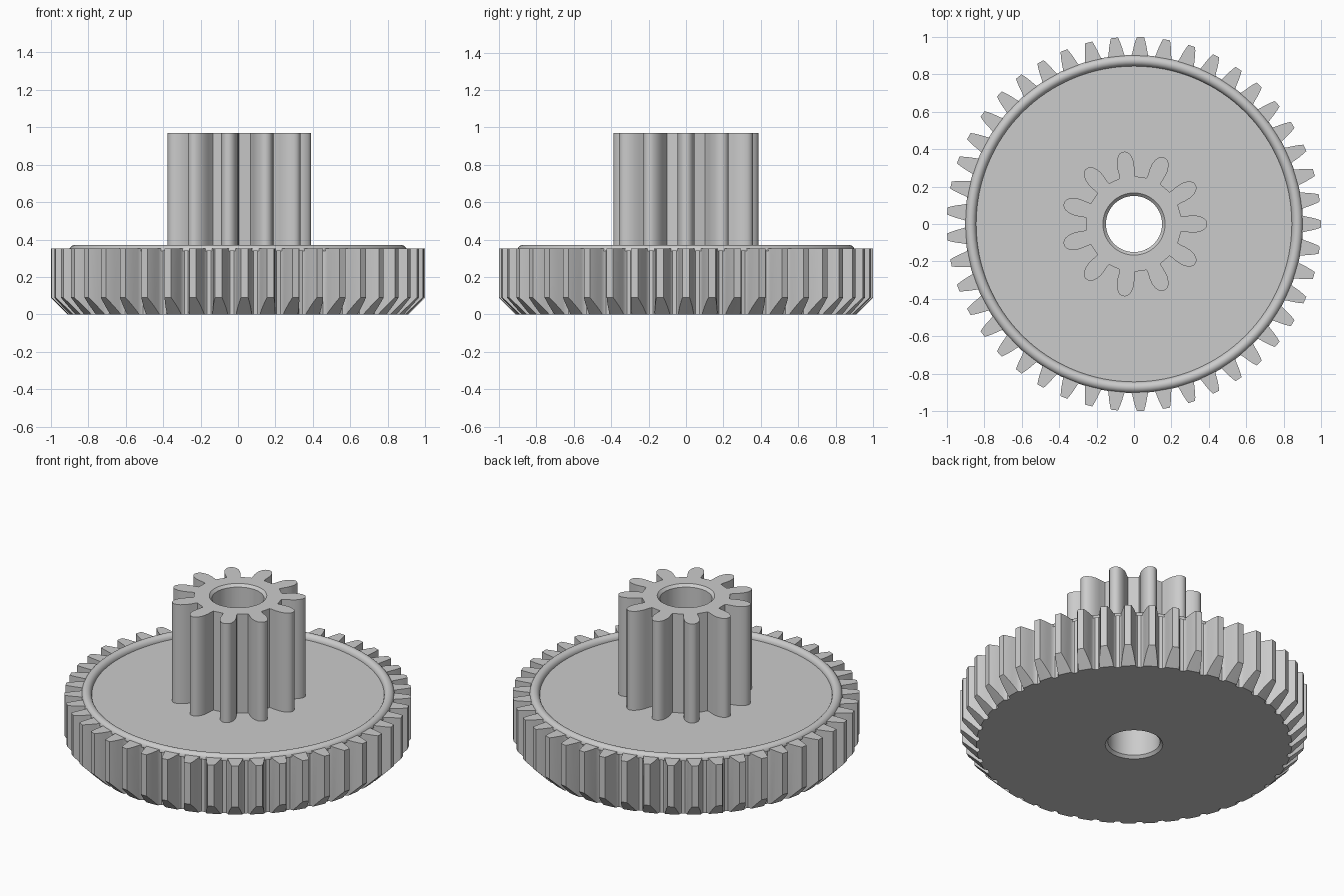
import bpy, bmesh, math

cube = bpy.data.objects.get("Cube")
if cube:
    bpy.data.objects.remove(cube, do_unlink=True)

# One plain grey for everything
grey = bpy.data.materials.new("plain grey")
grey.use_nodes = True
colour = (0.6, 0.6, 0.6, 1)
grey.diffuse_color = colour
grey.node_tree.nodes["Principled BSDF"].inputs["Base Color"].default_value = colour

BORE, RIM, CHAMFER = 0.15, 0.166, 0.016
PLATE_Z = 0.34


def gear_outline(teeth, flank):
    """(angle, radius) around a gear; flank lists (radius, half width) from root to tip."""
    step = math.tau / teeth
    rising = [(-w / r, r) for r, w in flank]
    falling = [(-a, r) for a, r in reversed(rising)]
    root = flank[0][0]
    gap = [(step / 2, root * math.cos(step / 2 - falling[-1][0]))]
    tooth = rising + falling + gap
    return [(i * step + a, r) for i in range(teeth) for a, r in tooth]


def loft(name, angles, rings, closed=False):
    """Skin a stack of rings; each ring holds one (radius, z) per angle."""
    bm = bmesh.new()
    loops = [[bm.verts.new((r * math.cos(a), r * math.sin(a), z))
              for a, (r, z) in zip(angles, ring)] for ring in rings]
    if closed:
        loops.append(loops[0])
    n = len(angles)
    for low, high in zip(loops, loops[1:]):
        for i in range(n):
            j = (i + 1) % n
            bm.faces.new((low[i], low[j], high[j], high[i]))
    bmesh.ops.remove_doubles(bm, verts=bm.verts, dist=1e-5)
    bmesh.ops.recalc_face_normals(bm, faces=bm.faces)
    mesh = bpy.data.meshes.new(name)
    bm.to_mesh(mesh)
    bm.free()
    mesh.materials.append(grey)
    ob = bpy.data.objects.new(name, mesh)
    bpy.context.collection.objects.link(ob)
    bpy.ops.object.select_all(action="DESELECT")
    ob.select_set(True)
    bpy.context.view_layer.objects.active = ob
    bpy.ops.object.shade_smooth_by_angle(angle=math.radians(32))
    return ob


# Large gear wheel with bevelled lower tooth ends and a recessed plate
outline = gear_outline(45, [(0.893, 0.052), (0.90, 0.045), (0.92, 0.04),
                            (0.95, 0.034), (0.98, 0.026), (1.0, 0.019)])
angles = [a for a, r in outline]
radii = [r for a, r in outline]
n = len(angles)
foot, gear_top = 0.91, 0.352
loft("gear_wheel", angles, [
    [(BORE, CHAMFER)] * n,
    [(RIM, 0)] * n,
    [(min(r, foot), 0) for r in radii],
    [(r, max(0, r - foot)) for r in radii],
    [(r, gear_top) for r in radii],
    [(0.87, gear_top)] * n,
    [(0.87, PLATE_Z)] * n,
    [(BORE, PLATE_Z)] * n,
], closed=True)

# Rounded bead round the plate
segments = 128
bead = [(0.873 + 0.03 * math.cos(t), 0.338 + 0.033 * math.sin(t))
        for t in (math.pi * k / 12 for k in range(13))]
loft("rim_bead", [math.tau * i / segments for i in range(segments)],
     [[p] * segments for p in bead])

# Tall pinion with a countersunk bore
outline = gear_outline(11, [(0.255, 0.041), (0.27, 0.041), (0.30, 0.045),
                            (0.33, 0.046), (0.355, 0.041), (0.375, 0.031),
                            (0.386, 0.019), (0.39, 0.007)])
angles = [a for a, r in outline]
n = len(angles)
top = 0.97
loft("pinion", angles, [
    [(r, PLATE_Z) for a, r in outline],
    [(r, top) for a, r in outline],
    [(RIM, top)] * n,
    [(BORE, top - CHAMFER)] * n,
    [(BORE, PLATE_Z)] * n,
])
